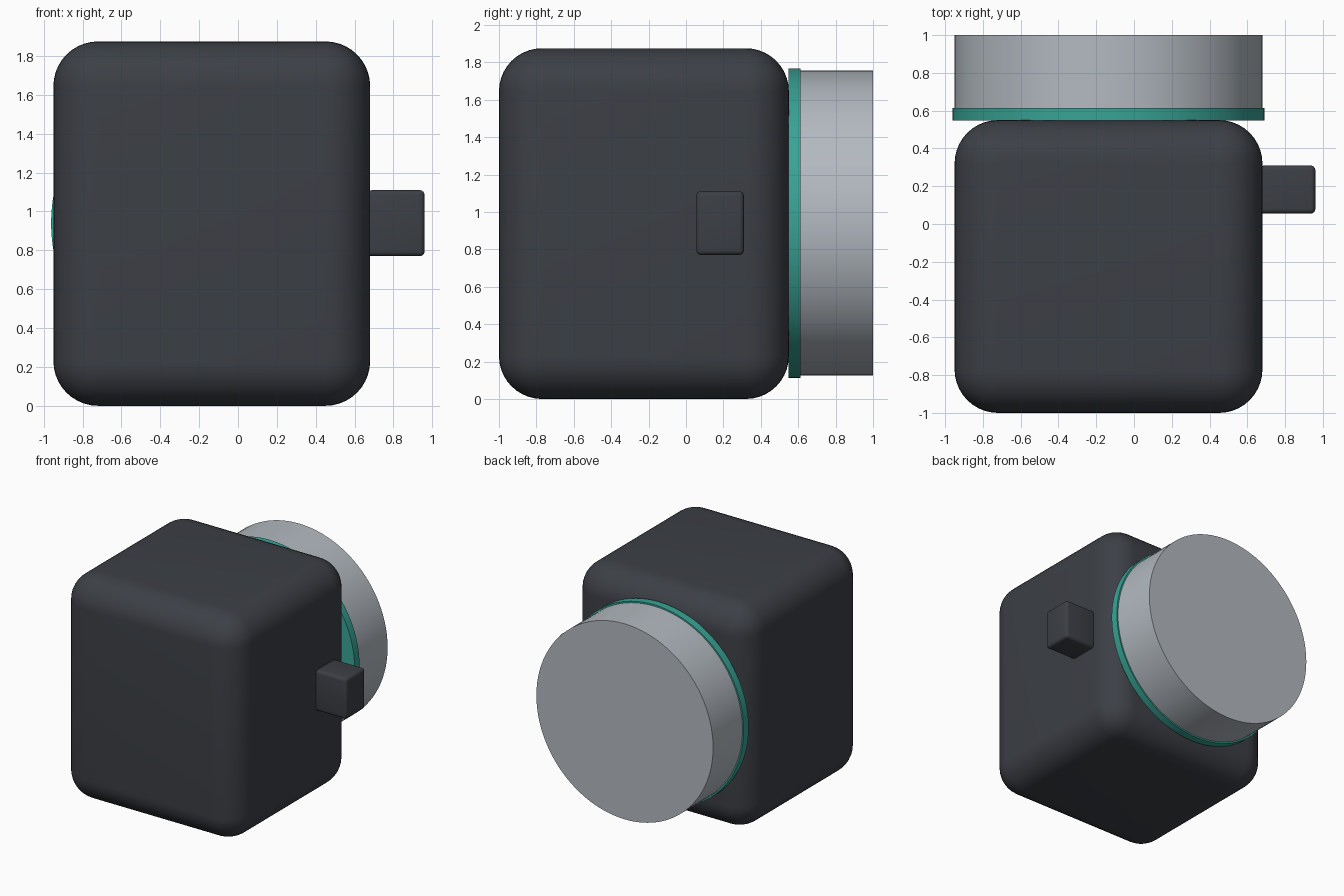
import bpy
import math
from mathutils import Vector

default = bpy.data.objects.get("Cube")
if default:
    bpy.data.objects.remove(default, do_unlink=True)


def make_material(name, color, metallic=0.0, roughness=0.5):
    mat = bpy.data.materials.new(name)
    mat.use_nodes = True
    mat.diffuse_color = (*color, 1)
    bsdf = mat.node_tree.nodes["Principled BSDF"]
    bsdf.inputs["Base Color"].default_value = (*color, 1)
    bsdf.inputs["Metallic"].default_value = metallic
    bsdf.inputs["Roughness"].default_value = roughness
    return mat


def finish(obj, name, mat):
    obj.name = name
    obj.data.name = name
    obj.data.materials.append(mat)
    bpy.ops.object.shade_smooth_by_angle(angle=math.radians(35))


def rounded_box(name, low, high, radius, segments, mat):
    low, high = Vector(low), Vector(high)
    bpy.ops.mesh.primitive_cube_add(size=1, location=(low + high) / 2)
    obj = bpy.context.object
    obj.scale = high - low
    bpy.ops.object.transform_apply(location=False, rotation=False, scale=True)
    bevel = obj.modifiers.new("Rounded edges", "BEVEL")
    bevel.width = radius
    bevel.segments = segments
    bpy.ops.object.modifier_apply(modifier=bevel.name)
    finish(obj, name, mat)


def disc(name, radius, y_front, y_back, mat):
    bpy.ops.mesh.primitive_cylinder_add(
        vertices=96, radius=radius, depth=y_back - y_front,
        location=(AXIS_X, (y_front + y_back) / 2, AXIS_Z),
        rotation=(math.pi / 2, 0, 0))
    finish(bpy.context.object, name, mat)


AXIS_X, AXIS_Z = -0.135, 0.94

charcoal = make_material("charcoal", (0.045, 0.05, 0.06))
teal = make_material("teal", (0.04, 0.37, 0.3))
steel = make_material("steel", (0.45, 0.49, 0.53), 0.3, 0.4)

# Main housing and the small side button
rounded_box("body", (-0.95, -1, 0), (0.68, 0.55, 1.875), 0.23, 10, charcoal)
rounded_box("side_button", (0.665, 0.055, 0.77), (0.96, 0.31, 1.11), 0.025, 4, charcoal)

# Coloured collar and round end cap at the back
disc("collar_ring", 0.827, 0.548, 0.613, teal)
disc("end_cap", 0.815, 0.61, 1, steel)
